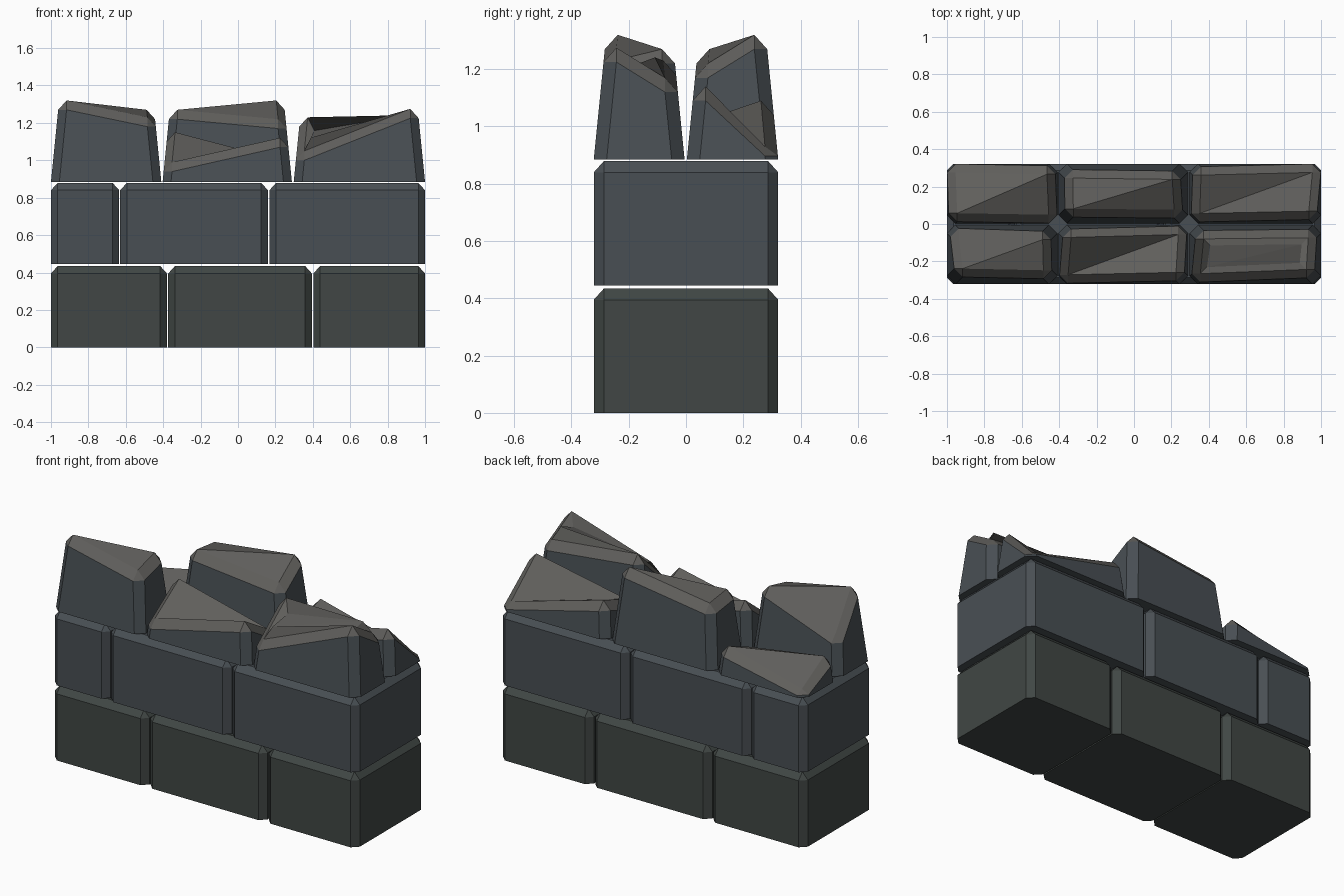
import bpy, bmesh

if "Cube" in bpy.data.objects:
    bpy.data.objects.remove(bpy.data.objects["Cube"])


def material(name, rgb):
    m = bpy.data.materials.new(name)
    m.diffuse_color = (*rgb, 1)
    m.use_nodes = True
    m.node_tree.nodes["Principled BSDF"].inputs["Base Color"].default_value = m.diffuse_color
    return m


mossy = material("mossy_stone", (0.052, 0.062, 0.058))
slate = material("slate_stone", (0.066, 0.078, 0.088))
broken = material("broken_stone_face", (0.115, 0.112, 0.105))


def stone(name, xs, ys, z0, heights, side_mat, top_mat, taper=0.0, bevel=0.04, chamfer=0.036, flatten=False):
    """Block with chamfered corners; heights are front-left, front-right, back-right, back-left."""
    bm = bmesh.new()
    base, ring, cap = [], [], []
    for i, (cx, cy) in enumerate(((0, 0), (1, 0), (1, 1), (0, 1))):
        sx, sy = 1 - 2 * cx, 1 - 2 * cy          # directions pointing inward
        x, y, h = xs[cx], ys[cy], heights[i]
        hr = max(h - bevel, z0 + 0.012)
        t = taper * (hr - z0)
        pts = [(0, chamfer), (chamfer, 0)]
        if i % 2:
            pts.reverse()
        for dx, dy in pts:
            base.append(bm.verts.new((x + sx * dx, y + sy * dy, z0)))
            ring.append(bm.verts.new((x + sx * (dx + t), y + sy * (dy + t), hr)))
        d = chamfer + t
        cap.append(bm.verts.new((x + sx * d, y + sy * d, h)))
    bm.faces.new(base[::-1])
    for j in range(8):
        k = (j + 1) % 8
        bm.faces.new((base[j], base[k], ring[k], ring[j]))
    tops = []
    for i in range(4):
        n = (i + 1) % 4
        tops.append(bm.faces.new((ring[2 * i], ring[2 * i + 1], cap[i])))
        tops.append(bm.faces.new((ring[2 * i + 1], ring[2 * n], cap[n], cap[i])))
    # Optional dished top leaves raised splinters at the corners
    if flatten:
        twist = sum(h * s for h, s in zip(heights, (1, -1, 1, -1))) / 4
        inner = []
        for i, v in enumerate(cap):
            sx, sy = (1, -1, -1, 1)[i], (1, 1, -1, -1)[i]
            z = v.co.z - twist * (1 if i % 2 == 0 else -1)
            inner.append(bm.verts.new((v.co.x + sx * 0.035, v.co.y + sy * 0.035, z)))
        for i in range(4):
            n = (i + 1) % 4
            tops.append(bm.faces.new((cap[i], cap[n], inner[n], inner[i])))
        cap = inner
    tops.append(bm.faces.new((cap[0], cap[1], cap[2])))
    tops.append(bm.faces.new((cap[0], cap[2], cap[3])))
    for f in tops:
        f.material_index = 1
    bmesh.ops.recalc_face_normals(bm, faces=bm.faces)
    me = bpy.data.meshes.new(name)
    bm.to_mesh(me)
    bm.free()
    me.materials.append(side_mat)
    me.materials.append(top_mat)
    ob = bpy.data.objects.new(name, me)
    bpy.context.collection.objects.link(ob)
    return ob


# Two intact courses, full depth
courses = [
    ("bottom_block", 0.0, 0.435, mossy, ((-1, -0.38), (-0.373, 0.395), (0.403, 1))),
    ("middle_block", 0.445, 0.88, slate, ((-1, -0.635), (-0.63, 0.16), (0.168, 1))),
]
for name, z0, z1, mat, spans in courses:
    for i, xs in enumerate(spans):
        stone(f"{name}_{i + 1}", xs, (-0.322, 0.322), z0, [z1] * 4, mat, mat)

# Broken top course: two rows of tapered rubble stones
columns = {"left": (-1, -0.41), "middle": (-0.403, 0.288), "right": (0.298, 1)}
rows = {"front": (-0.322, -0.005), "back": (0.003, 0.322)}
rubble = {
    ("front", "left"): (1.32, 1.23, 1.27, 1.12),
    ("front", "middle"): (0.99, 1.12, 1.0, 1.15),
    ("front", "right"): (1.05, 1.275, 1.17, 1.23),
    ("back", "left"): (1.03, 0.95, 1.04, 0.92),
    ("back", "middle"): (1.27, 1.22, 1.32, 1.25),
    ("back", "right"): (1.02, 1.14, 0.93, 1.09),
}
for (row, col), heights in rubble.items():
    stone(f"broken_stone_{row}_{col}", columns[col], rows[row], 0.885, heights, slate, broken,
          taper=0.1, bevel=0.05, chamfer=0.045, flatten=(row, col) == ("front", "right"))
